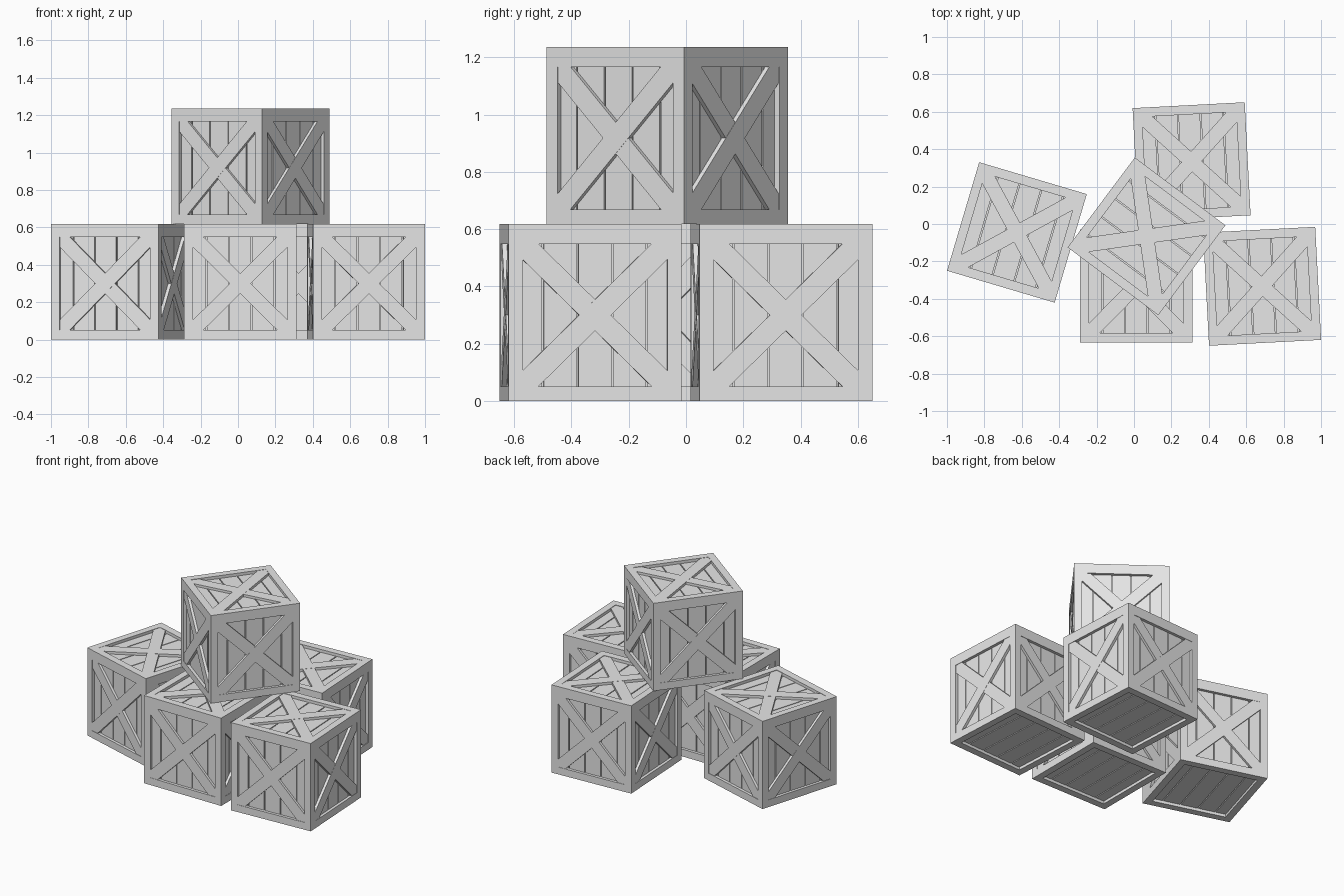
import bpy, bmesh, math
from mathutils import Vector, Matrix

if "Cube" in bpy.data.objects:
    bpy.data.objects.remove(bpy.data.objects["Cube"])

W, D, H = 0.60, 0.605, 0.618          # crate size
A, B = 0.252, 0.253                   # half widths of the panel openings
Z0, Z1 = 0.051, 0.549                 # bottom and top of the side openings
RECESS, GROOVE, GAP, LEG = 0.02, 0.01, 0.006, 0.055

wood = bpy.data.materials.new("pale_grey_wood")
wood.diffuse_color = (0.8, 0.8, 0.8, 1)
wood.use_nodes = True
wood.node_tree.nodes["Principled BSDF"].inputs["Base Color"].default_value = wood.diffuse_color

X, Y, Z = Vector((1, 0, 0)), Vector((0, 1, 0)), Vector((0, 0, 1))
ZM, HV = (Z0 + Z1) / 2, (Z1 - Z0) / 2
# each side: outward normal, across, along planks, surface centre, half sizes, braced
SIDES = [
    (-Y, X, Z, Vector((0, -D / 2, ZM)), A, HV, True),
    (Y, -X, Z, Vector((0, D / 2, ZM)), A, HV, True),
    (X, Y, Z, Vector((W / 2, 0, ZM)), B, HV, True),
    (-X, -Y, Z, Vector((-W / 2, 0, ZM)), B, HV, True),
    (Z, X, Y, Vector((0, 0, H)), A, B, True),
    (-Z, -X, Y, Vector((0, 0, 0)), A, B, False),
]


def prism(bm, pts, side, low, high):
    """Flat outline on a crate side, raised from depth low to depth high."""
    n, u, v, c = side[:4]
    ring = [[bm.verts.new(c + u * p + v * q + n * h) for p, q in pts] for h in (low, high)]
    bm.faces.new(ring[1])
    bm.faces.new(ring[0][::-1])
    k = len(pts)
    for i in range(k):
        j = (i + 1) % k
        bm.faces.new((ring[0][i], ring[0][j], ring[1][j], ring[1][i]))


def finish(bm, name):
    bmesh.ops.recalc_face_normals(bm, faces=bm.faces)
    me = bpy.data.meshes.new(name)
    bm.to_mesh(me)
    bm.free()
    me.materials.append(wood)
    return me


def frame_mesh():
    # solid box with a sunken opening on every side
    bm = bmesh.new()
    bmesh.ops.create_cube(bm, size=1, matrix=Matrix.Translation((0, 0, H / 2)) @ Matrix.Diagonal((W, D, H, 1)))
    for co, no in ((X * A, X), (-X * A, X), (Y * B, Y), (-Y * B, Y), (Z * Z0, Z), (Z * Z1, Z)):
        bmesh.ops.bisect_plane(bm, geom=bm.verts[:] + bm.edges[:] + bm.faces[:], plane_co=co, plane_no=no)
    panels = []
    for f in bm.faces:
        m = f.calc_center_median()
        if (abs(m.x) < A) + (abs(m.y) < B) + (Z0 < m.z < Z1) == 2:
            panels.append(f)
    bmesh.ops.inset_individual(bm, faces=panels, thickness=0, depth=-(RECESS + GROOVE))
    return finish(bm, "crate_frame")


def plank_mesh():
    # five boards per side, the outer ones running under the frame
    bm = bmesh.new()
    for s in SIDES:
        a, b = s[4], s[5]
        for i in range(5):
            mid, half = (i - 2) * 0.121, (0.121 - GAP) / 2
            lo, hi = max(mid - half, -a), min(mid + half, a)
            prism(bm, [(lo, -b), (hi, -b), (hi, b), (lo, b)], s, -RECESS - GROOVE, -RECESS)
    return finish(bm, "crate_planks")


def brace_mesh():
    # crossed diagonals, cut to fit the corners
    bm = bmesh.new()
    for s in SIDES:
        if not s[6]:
            continue
        a, b = s[4], s[5]
        bar = [(-a, -b), (LEG - a, -b), (a, b - LEG), (a, b), (a - LEG, b), (-a, LEG - b)]
        prism(bm, bar, s, -RECESS, -0.002)
        prism(bm, [(-p, q) for p, q in bar][::-1], s, -RECESS, -0.003)
    return finish(bm, "crate_braces")


parts = [("frame", frame_mesh()), ("planks", plank_mesh()), ("cross_braces", brace_mesh())]

# name, position, turn in degrees
CRATES = [
    ("left_crate", (-0.626, -0.045, 0), -16.5),
    ("front_crate", (0.012, -0.331, 0), 0),
    ("right_crate", (0.685, -0.333, 0), 3),
    ("back_crate", (0.308, 0.333, 0), 3),
    ("top_crate", (0.067, -0.066, H), 53.2),
]
for name, pos, turn in CRATES:
    for part, me in parts:
        ob = bpy.data.objects.new(name + "_" + part, me)
        ob.location = pos
        ob.rotation_euler.z = math.radians(turn)
        bpy.context.collection.objects.link(ob)
